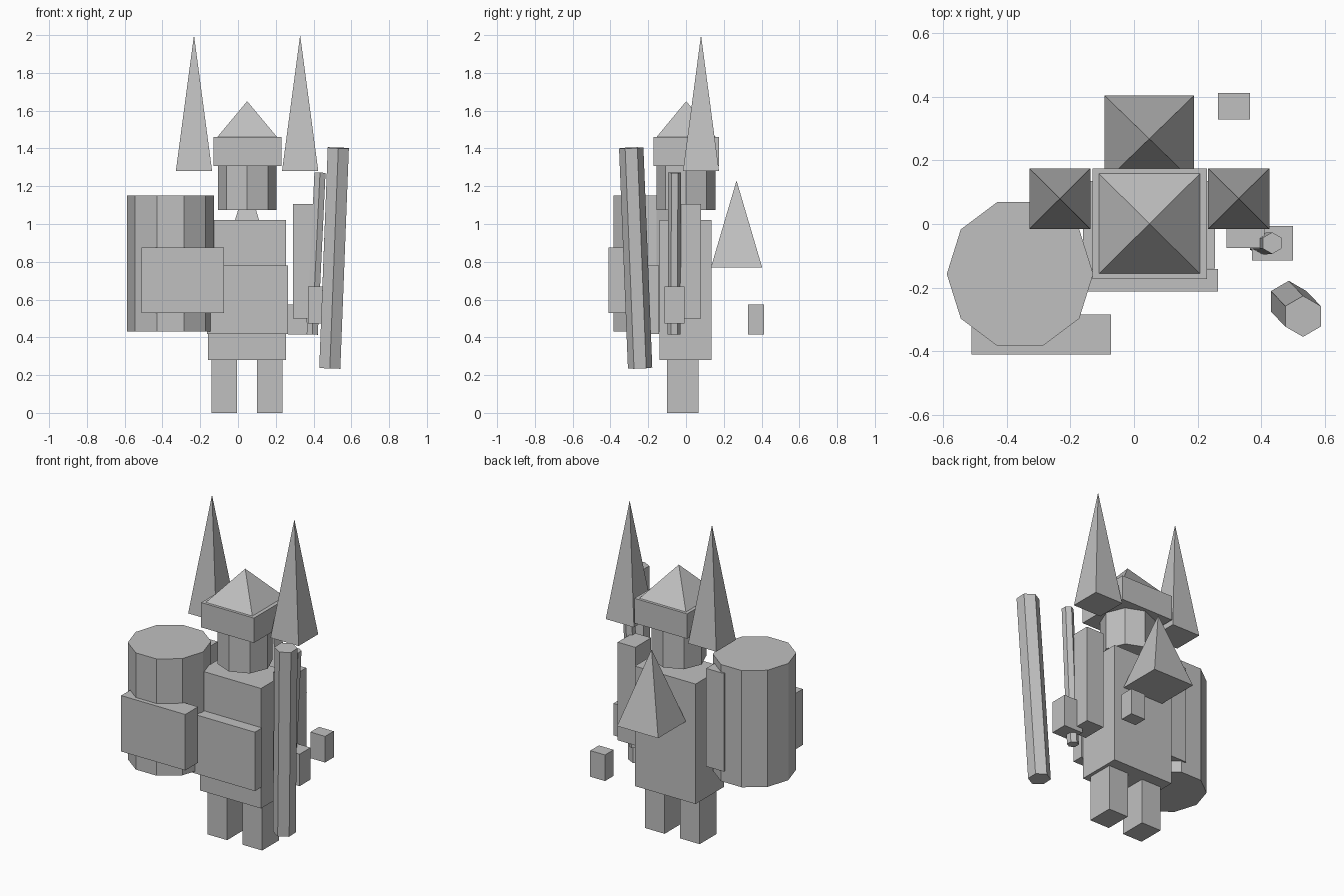
import bpy
import math
from mathutils import Vector

if "Cube" in bpy.data.objects:
    bpy.data.objects.remove(bpy.data.objects["Cube"])

# One flat grey everywhere
grey = bpy.data.materials.new("plain_grey")
grey.diffuse_color = (0.53, 0.53, 0.53, 1)
grey.use_nodes = True
grey.node_tree.nodes["Principled BSDF"].inputs["Base Color"].default_value = grey.diffuse_color

CX = 0.048  # centre line of the figure


def finish(name):
    obj = bpy.context.object
    obj.name = name
    obj.data.materials.append(grey)
    return obj


def box(name, x, y, z):
    """Box from (min, max) ranges."""
    bpy.ops.mesh.primitive_cube_add(
        size=1, location=[(a + b) / 2 for a, b in (x, y, z)])
    obj = finish(name)
    obj.scale = [b - a for a, b in (x, y, z)]
    return obj


def pyramid(name, x, y, z):
    """Square pyramid filling the given ranges, apex up."""
    bpy.ops.mesh.primitive_cone_add(
        vertices=4, radius1=math.sqrt(0.5), radius2=0, depth=1)
    obj = finish(name)
    for v in obj.data.vertices:  # turn the base square to the axes
        if v.co.z < 0:
            v.co.x, v.co.y = ((v.co.x - v.co.y) * math.sqrt(0.5),
                              (v.co.x + v.co.y) * math.sqrt(0.5))
    obj.location = [(a + b) / 2 for a, b in (x, y, z)]
    obj.scale = [b - a for a, b in (x, y, z)]
    return obj


def prism(name, sides, radius, bottom, top, sy=1.0):
    """Straight or leaning prism between two points."""
    bottom, top = Vector(bottom), Vector(top)
    axis = top - bottom
    bpy.ops.mesh.primitive_cylinder_add(
        vertices=sides, radius=radius, depth=axis.length,
        location=(bottom + top) / 2)
    obj = finish(name)
    obj.scale.y = sy
    obj.rotation_euler = (math.asin(-axis.y / axis.length),
                          math.atan2(axis.x, axis.z), 0)
    if axis.x or axis.y:
        obj.rotation_euler = Vector((0, 0, 1)).rotation_difference(axis).to_euler()
    return obj


def mirrored(x):
    return (2 * CX - x[1], 2 * CX - x[0])


# Body, legs and arms
box("body", (-0.16, 0.255), (-0.14, 0.135), (0.28, 1.02))
box("belly_plate", (-0.165, 0.264), (-0.212, -0.142), (0.417, 0.78))
for side, x in (("right", (0.10, 0.235)), ("left", mirrored((0.10, 0.235)))):
    box(side + "_leg", x, (-0.10, 0.065), (0, 0.28))
for side, x in (("right", (0.29, 0.41)), ("left", mirrored((0.29, 0.41)))):
    box(side + "_arm", x, (-0.075, 0.08), (0.50, 1.105))

# Head with hat and two tall spires
prism("head", 8, 0.155, (CX, 0, 1.075), (CX, 0, 1.31))
box("hat_brim", (-0.13, 0.23), (-0.173, 0.175), (1.307, 1.46))
pyramid("hat_top", (-0.11, 0.207), (-0.156, 0.158), (1.46, 1.65))
for side, x in (("right", (0.233, 0.425)), ("left", mirrored((0.233, 0.425)))):
    pyramid(side + "_spire", x, (-0.016, 0.175), (1.28, 2.0))

# Ten-sided drum with its front plate
drum = prism("drum", 10, 0.23, (-0.358, -0.157, 0.43), (-0.358, -0.157, 1.15), 1.035)
drum.rotation_euler.z = 0
for v in drum.data.vertices:  # corners on the x axis
    v.co.x, v.co.y = v.co.y, -v.co.x
box("drum_plate", (-0.51, -0.073), (-0.41, -0.285), (0.53, 0.875))

# Leaning pole, blade with guard
prism("pole", 6, 0.0645, (0.486, -0.243, 0.237), (0.531, -0.290, 1.403))
prism("blade", 6, 0.034, (0.393, -0.063, 0.415), (0.434, -0.060, 1.272))
box("guard", (0.371, 0.50), (-0.114, -0.007), (0.473, 0.67))

# Pyramid on the back and loose block behind
pyramid("back_pyramid", (-0.092, 0.188), (0.132, 0.403), (0.77, 1.23))
box("rear_block", (0.264, 0.365), (0.328, 0.412), (0.414, 0.575))
